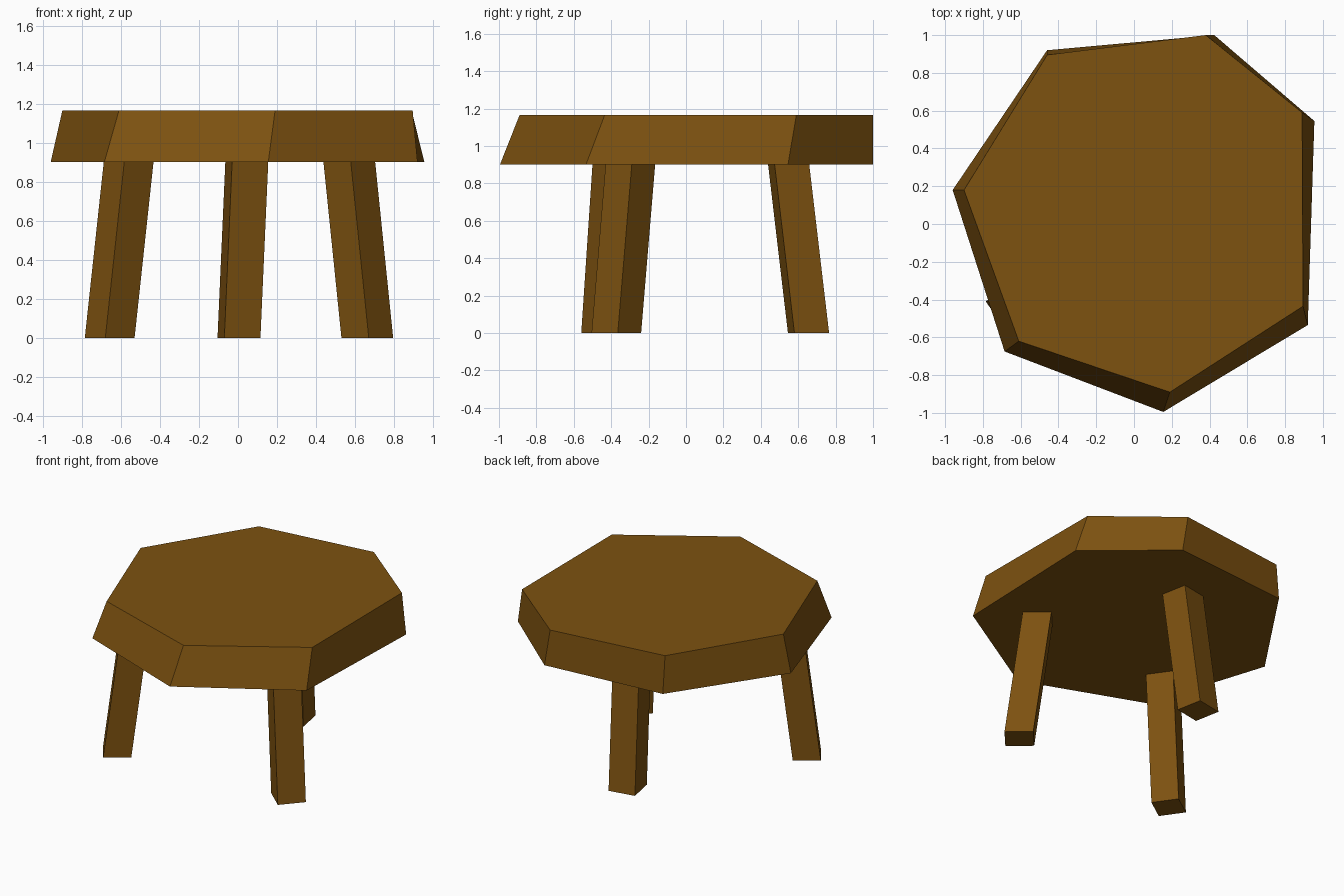
import bpy, bmesh
from mathutils import Vector

if "Cube" in bpy.data.objects:
    bpy.data.objects.remove(bpy.data.objects["Cube"])

wood = bpy.data.materials.new("brown wood")
wood.diffuse_color = (0.205, 0.084, 0.0052, 1)
wood.use_nodes = True
wood.node_tree.nodes["Principled BSDF"].inputs["Base Color"].default_value = wood.diffuse_color

SEAT_Z, TOP_Z = 0.90, 1.165


def loft(name, lower, upper, z0, z1):
    """Closed solid between two matching polygons at heights z0 and z1."""
    bm = bmesh.new()
    a = [bm.verts.new((x, y, z0)) for x, y in lower]
    b = [bm.verts.new((x, y, z1)) for x, y in upper]
    n = len(a)
    bm.faces.new(a[::-1])
    bm.faces.new(b)
    for i in range(n):
        j = (i + 1) % n
        bm.faces.new((a[i], a[j], b[j], b[i]))
    bmesh.ops.recalc_face_normals(bm, faces=bm.faces)
    me = bpy.data.meshes.new(name)
    bm.to_mesh(me)
    bm.free()
    me.materials.append(wood)
    ob = bpy.data.objects.new(name, me)
    bpy.context.collection.objects.link(ob)
    return ob


def leg(name, corner, side, lean):
    """Square leg: front corner, first side vector, and shift from foot to seat."""
    c, u, s = Vector(corner), Vector(side), Vector(lean)
    v = Vector((-u.y, u.x))
    foot = [c, c + u, c + u + v, c + v]
    loft(name, foot, [p + s for p in foot], 0, SEAT_Z)


# Seat: uneven seven-sided slab, wider underneath
seat_bottom = [(0.425, 1.0), (-0.46, 0.92), (-0.96, 0.18), (-0.685, -0.675),
               (0.155, -0.995), (0.92, -0.535), (0.955, 0.545)]
seat_top = [(0.38, 1.0), (-0.46, 0.895), (-0.90, 0.18), (-0.61, -0.62),
            (0.19, -0.89), (0.895, -0.435), (0.89, 0.59)]
loft("seat", seat_bottom, seat_top, SEAT_Z, TOP_Z)

# Three splayed legs
leg("front_left_leg", (-0.68, -0.56), (0.15, 0.105), (0.097, 0.06))
leg("front_right_leg", (0.67, -0.505), (0.125, 0.14), (-0.092, 0.075))
leg("back_leg", (-0.07, 0.545), (0.185, 0.035), (0.04, -0.106))
